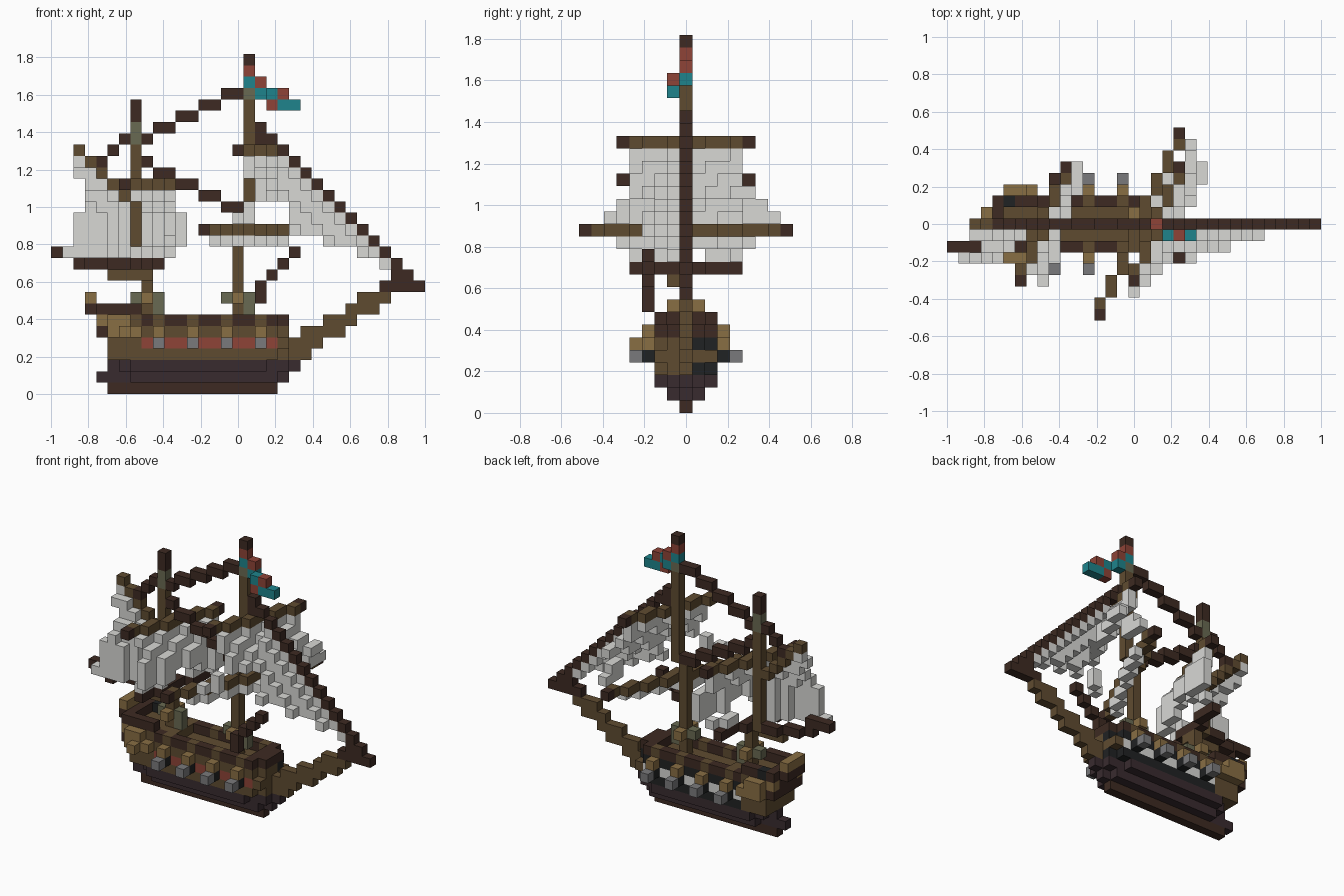
import bpy, bmesh, math
from mathutils import Vector

cube = bpy.data.objects.get("Cube")
if cube:
    bpy.data.objects.remove(cube)

U = 2 / 33  # block size
COLOURS = {"dark_wood": (61, 42, 34), "wood": (95, 75, 48), "tan_wood": (137, 110, 68),
           "canvas": (216, 216, 213), "iron": (122, 122, 124), "black": (32, 34, 35),
           "hull_purple": (57, 43, 47), "red": (142, 67, 55), "teal": (30, 132, 140),
           "moss": (105, 106, 82)}


def linear(c):
    c /= 255
    return c / 12.92 if c < 0.04 else ((c + 0.055) / 1.055) ** 2.4


mats = {}
for name, rgb in COLOURS.items():
    col = tuple(linear(c) for c in rgb) + (1,)
    m = bpy.data.materials.new(name)
    m.use_nodes = True
    m.diffuse_color = col
    bsdf = m.node_tree.nodes["Principled BSDF"]
    bsdf.inputs["Base Color"].default_value = col
    bsdf.inputs["Roughness"].default_value = 0.9
    mats[name] = m

taken = set()
parts = {}


def put(part, colour, i, j, k):
    """One block; the first part to claim a place keeps it."""
    if (i, j, k) not in taken:
        taken.add((i, j, k))
        parts.setdefault(part, {})[(i, j, k)] = colour


def box(part, colour, xs, ys, zs):
    for i in range(xs[0], xs[1] + 1):
        for j in range(ys[0], ys[1] + 1):
            for k in range(zs[0], zs[1] + 1):
                put(part, colour, i, j, k)


def line(part, colour, a, b, tip=None):
    """Straight run of blocks, with optional end colour."""
    a, b = Vector(a), Vector(b)
    n = math.ceil(max(abs(c) for c in b - a))
    for s in range(n + 1):
        p = a.lerp(b, s / n)
        c = tip if tip and s in (0, n) else colour
        put(part, c, *(math.floor(v + 0.5) for v in p))


# Mast collars: cleats fore and aft, pegs on both sides
for i in (8, 16):
    put("mast_collar", "moss", i - 1, 0, 8)
    box("mast_collar", "moss", (i + 1, i + 1), (0, 0), (7, 8))
    box("mast_collar", "tan_wood", (i, i), (-1, 1), (8, 8))

# Masts, leaning apart above the lower yards
box("main_mast", "wood", (16, 16), (0, 0), (6, 15))
box("main_mast", "wood", (17, 17), (0, 0), (16, 25))
put("main_mast", "moss", 17, 0, 26)
put("main_mast", "dark_wood", 17, 0, 29)
box("mizzen_mast", "wood", (8, 8), (0, 0), (7, 10))
box("mizzen_mast", "wood", (7, 7), (0, 0), (11, 21))
box("mizzen_mast", "moss", (7, 7), (0, 0), (22, 23))
box("mizzen_mast", "dark_wood", (7, 7), (0, 0), (24, 25))

# Flag, waving in two stripes
for i, j, k in ((17, 0, 28), (18, 0, 27), (19, -1, 26), (20, -1, 26)):
    put("flag", "teal" if i == 19 else "red", i, j, k)
    put("flag", "red" if i == 19 else "teal", i, j, k - 1)
put("flag", "teal", 21, -1, 25)

# Hull below the waterline
box("keel", "dark_wood", (5, 19), (0, 0), (0, 0))
put("rudder", "hull_purple", 4, 0, 1)
for j in range(-2, 3):
    a = abs(j)
    if a < 2:
        box("lower_hull", "hull_purple", (5 + 2 * a, 20 - a), (j, j), (1, 1))
    box("lower_hull", "hull_purple", (5 + a, 21 - a - a // 2), (j, j), (2, 2))

# Upper hull: bands differ from one side to the other
for k in range(3, 7):
    for j in range(-2, 3):
        end = 20 if k == 4 else min(20, 21 - abs(j))
        for i in range(5 if k < 5 else 4, end + 1):
            c = "wood"
            if j == -2 and k == 4 and 7 < i < 20:
                c = "red"
            elif j == 2 and k == 4 and 7 < i < 20:
                c = "canvas"
            elif j == 2 and k in (3, 5) and i > 7 or j == 1 and k in (3, 5) and i > 19:
                c = "black"
            elif k == 6 and i > 9 and abs(j) < 2 and i < 19:
                continue
            elif k == 6 and i > 7 and (abs(j) == 2 or i > 9):
                c = "wood" if i % 3 == 0 and i < 19 else "dark_wood"
            elif i == 4:
                c = "tan_wood" if abs(j) == 2 and k == 6 else "dark_wood"
            put("upper_hull", c, i, j, k)

# Guns along both sides
for i in range(9, 19, 3):
    for s in (-1, 1):
        put("gun_carriage", "black", i, 3 * s, 4)
        put("gun_barrel", "iron", i, 4 * s, 4)
        put("gun_port_hood", "tan_wood", i, 3 * s, 5)

# Stern galleries and raised stern rail
put("stern_window", "black", 5, 2, 7)
for s in (-1, 1):
    box("stern_gallery", "tan_wood", (5, 6), (3 * s, 3 * s), (5, 6))
    put("stern_gallery", "tan_wood", 7, 3 * s, 5)
    box("stern_rail", "dark_wood", (4, 7), (2 * s, 2 * s), (7, 7))
put("stern_gallery", "tan_wood", 6, -4, 5)
box("stern_rail", "dark_wood", (3, 4), (-1, 1), (7, 7))
box("stern_lantern", "tan_wood", (3, 3), (-1, 1), (8, 8))

# Bowsprit
for k, span in enumerate(((19, 22), (20, 23), (22, 25), (24, 26), (26, 28), (27, 29)), 3):
    box("bowsprit", "wood", span, (0, 0), (k, k))
box("bowsprit_tip", "dark_wood", (29, 32), (0, 0), (9, 9))
box("bowsprit_tip", "dark_wood", (30, 31), (0, 0), (10, 10))

# Yards, swung at an angle to the hull
line("main_lower_yard", "wood", (13, -8, 14), (20, 8, 14), "dark_wood")
line("main_upper_yard", "wood", (16, -5, 21), (20, 5, 21), "dark_wood")
line("mizzen_upper_yard", "wood", (6, -5, 18), (10, 5, 18), "dark_wood")
line("mizzen_lower_yard", "dark_wood", (7, -4, 11), (9, 4, 11))

# Gaff and boom of the aft sail
line("gaff", "wood", (2, 0, 21), (6, 0, 17))
line("boom", "dark_wood", (6, 0, 11), (2, -2, 11))
line("boom", "dark_wood", (2, -2, 12), (0, -2, 12))
box("boom_rest", "wood", (5, 8), (-1, -1), (10, 10))

# Rigging
line("forestay", "dark_wood", (18, 0, 23), (30, 0, 11))
put("forestay", "dark_wood", 18, 0, 22)
for a, b in (((8, 0, 22), (16, 0, 26)), ((8, 0, 19.9), (16, 0, 15.9)),
             ((4, 0, 20), (6, 0, 22)), ((18, -3, 9), (21, -3, 12))):
    line("rigging", "dark_wood", a, b)
put("rigging", "dark_wood", 18, -3, 8)

# Square sails: centre, slant, then per row (height, belly, inner gap, low side, high side)
MAIN = ((20, 1.2, 0, -4, 4), (19, 1.8, 0, -4, 4), (18, 2.6, 0, -4, 4),
        (17, 3, 0, -4, 5), (16, 2, 5, -5, 6), (15, 1.6, 5, -6, 7))
MIZZEN = ((17, .5, 0, -4, 4), (16, 1, 0, -4, 4), (15, 1.6, 0, -5, 5),
          (14, 1.65, 0, -5, 5), (13, 1.6, 2, -5, 5), (12, .2, 2, -4, 4))
for name, centre, slant, rows in (("main_sail", 17, 0.4, MAIN), ("mizzen_sail", 8, 0.35, MIZZEN)):
    for k, belly, gap, lo, hi in rows:
        for j in range(lo, hi + 1):
            if abs(j) >= gap:
                put(name, "canvas", round(centre + slant * j + belly), j, k)
line("furled_sail", "canvas", (14, -5, 13), (20, 5, 13))

# Aft sail below the gaff, bellying to one side
for k in range(12, 21):
    left = 1 if k == 12 else 3 if 15 < k < 19 else 2
    for i in range(left, min(6, 22 - k) + 1):
        t = (20 - k) / 8
        j = -round(3.2 * math.sin(math.pi * t * 0.6) * min(1, (7.5 - i) / 4))
        put("aft_sail", "canvas", i, j, k)

# Jib below the forestay
for k in range(11, 21):
    for i in range(20 if k > 16 else 21, 41 - k):
        if k >= 14 - (i - 21) / 2.6:
            put("jib", "canvas", i, -(min(6, 41 - k - i) // 2), k)

# Turn each part into a mesh of its exposed faces
AXES = [Vector(v) for v in ((1, 0, 0), (0, 1, 0), (0, 0, 1))]
for name, cells in parts.items():
    bm = bmesh.new()
    used = sorted(set(cells.values()))
    for cell, colour in cells.items():
        c = Vector(cell) + Vector((-16, 0, 0.5))
        for n in range(3):
            a, b = AXES[(n + 1) % 3] / 2, AXES[(n + 2) % 3] / 2
            for s in (-1, 1):
                d = AXES[n] * s
                if tuple(int(p + q) for p, q in zip(cell, d)) in taken:
                    continue
                ring = [-a - b, a - b, a + b, b - a][::s]
                f = bm.faces.new([bm.verts.new((c + d / 2 + r) * U) for r in ring])
                f.material_index = used.index(colour)
    bmesh.ops.remove_doubles(bm, verts=bm.verts[:], dist=U / 100)
    mesh = bpy.data.meshes.new(name)
    bm.to_mesh(mesh)
    bm.free()
    for colour in used:
        mesh.materials.append(mats[colour])
    bpy.context.collection.objects.link(bpy.data.objects.new(name, mesh))
